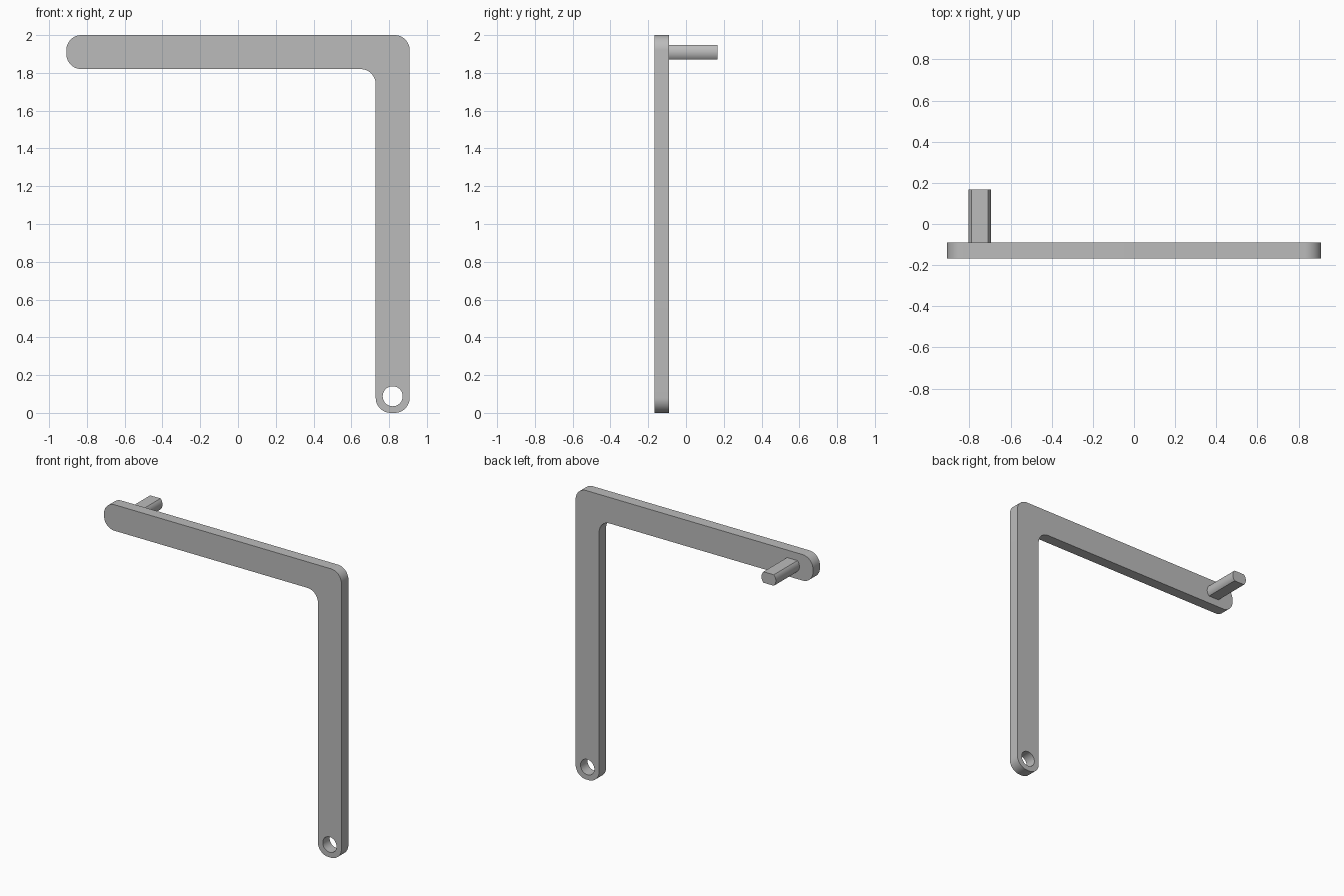
import bpy, bmesh, math
from mathutils import Vector

cube = bpy.data.objects.get("Cube")
if cube:
    bpy.data.objects.remove(cube, do_unlink=True)

grey = bpy.data.materials.new("plain grey")
grey.use_nodes = True
colour = (0.5, 0.5, 0.5, 1)
grey.diffuse_color = colour
grey.node_tree.nodes["Principled BSDF"].inputs["Base Color"].default_value = colour


def arc(cx, cz, r, start, end, steps):
    """Points on an arc, angles in degrees."""
    angles = [math.radians(start + (end - start) * i / steps) for i in range(steps + 1)]
    return [(cx + r * math.cos(a), cz + r * math.sin(a)) for a in angles]


def rounded(corners, r, steps=12):
    """Fillet every right-angled corner of an outline."""
    points = []
    for i, corner in enumerate(corners):
        p = Vector(corner)
        before = (Vector(corners[i - 1]) - p).normalized()
        after = (Vector(corners[(i + 1) % len(corners)]) - p).normalized()
        centre = p + (before + after) * r
        for k in range(steps + 1):
            t = math.pi / 2 * k / steps
            points.append(centre - after * r * math.cos(t) - before * r * math.sin(t))
    return points


def extrude_outline(name, loops, y_front, y_back):
    """Fill closed loops in the XZ plane (inner loops are holes) and extrude along y."""
    bm = bmesh.new()
    edges = []
    for loop in loops:
        verts = [bm.verts.new((p[0], y_front, p[1])) for p in loop]
        edges += [bm.edges.new((v, verts[i - 1])) for i, v in enumerate(verts)]
    bmesh.ops.triangle_fill(bm, edges=edges, use_beauty=True, normal=(0, -1, 0))
    result = bmesh.ops.extrude_face_region(bm, geom=bm.faces[:], use_keep_orig=True)
    moved = [g for g in result["geom"] if isinstance(g, bmesh.types.BMVert)]
    bmesh.ops.translate(bm, verts=moved, vec=(0, y_back - y_front, 0))
    bmesh.ops.recalc_face_normals(bm, faces=bm.faces[:])
    mesh = bpy.data.meshes.new(name)
    bm.to_mesh(mesh)
    bm.free()
    mesh.materials.append(grey)
    obj = bpy.data.objects.new(name, mesh)
    bpy.context.collection.objects.link(obj)
    bpy.ops.object.select_all(action="DESELECT")
    obj.select_set(True)
    bpy.context.view_layer.objects.active = obj
    bpy.ops.object.shade_smooth_by_angle(angle=math.radians(30))
    return obj


# L-shaped flat arm with a pivot hole at the foot
half, width = 0.909, 0.18
inner_x, inner_z = half - width, 2 - width
outline = rounded([(-half, 2), (-half, inner_z), (inner_x, inner_z),
                   (inner_x, 0), (half, 0), (half, 2)], 0.08)
hole = arc(half - width / 2, 0.088, 0.053, 0, 360, 48)[:-1]
extrude_outline("angled_arm", [outline, hole], -0.167, -0.091)

# Round peg with flats on top and bottom, standing off the back
flat = math.degrees(math.asin(0.038 / 0.055))
peg = (arc(-0.75, 1.91, 0.055, -flat, flat, 14)
       + arc(-0.75, 1.91, 0.055, 180 - flat, 180 + flat, 14))
extrude_outline("flatted_peg", [peg], -0.091, 0.167)
